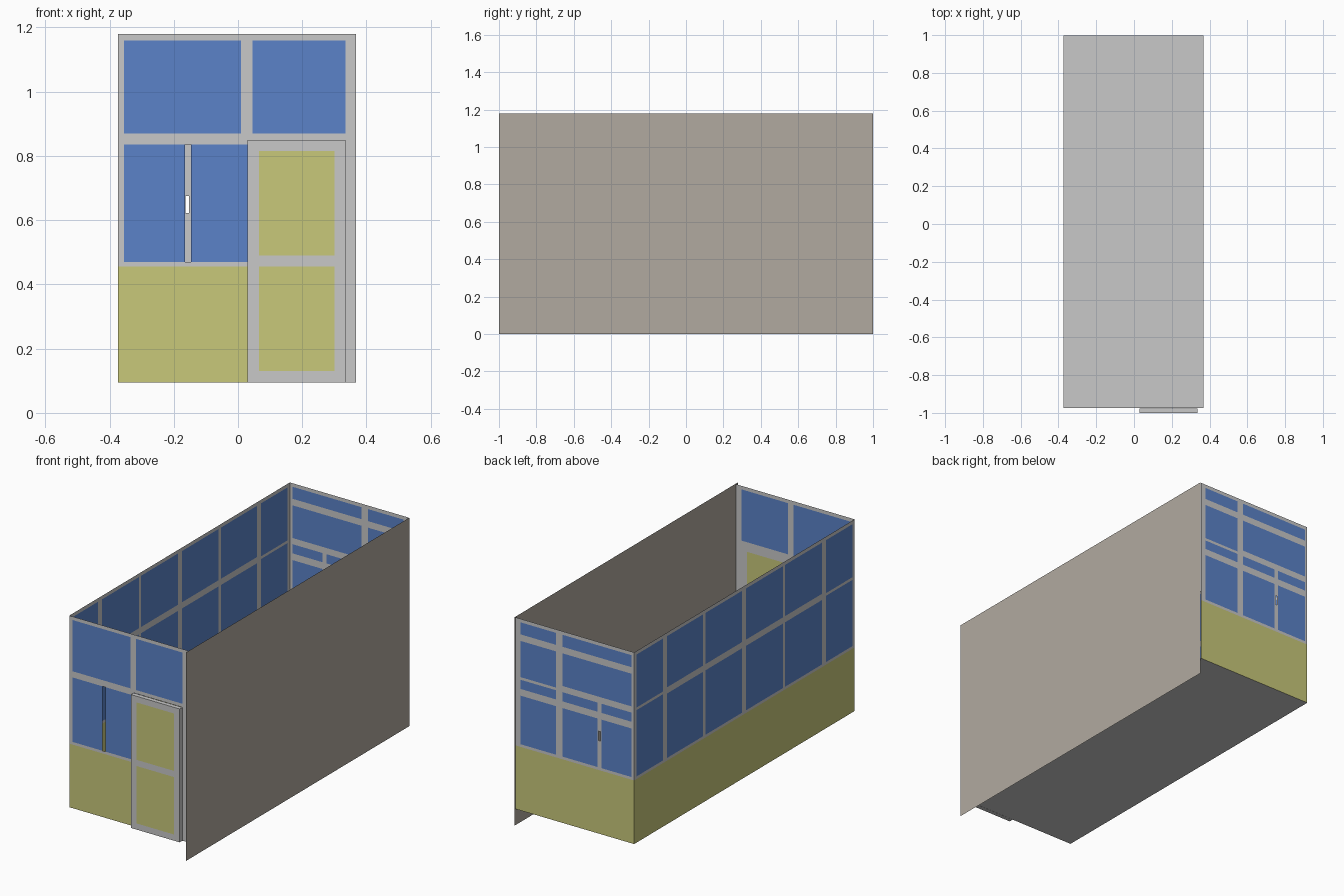
import bpy, bmesh

if "Cube" in bpy.data.objects:
    bpy.data.objects.remove(bpy.data.objects["Cube"])

# Flat colours
def mat(name, r, g, b):
    m = bpy.data.materials.new(name)
    m.diffuse_color = (r, g, b, 1)
    m.use_nodes = True
    m.node_tree.nodes["Principled BSDF"].inputs["Base Color"].default_value = m.diffuse_color
    return m

FRAME, GLASS, PANEL, PLASTER, HOLE = 0, 1, 2, 3, None
MATS = [mat("light_grey_frame", .58, .58, .58), mat("blue_glass", .105, .225, .58),
        mat("yellow_panel", .58, .58, .195), mat("beige_plaster", .44, .40, .35)]

X0, X1, Y0, Y1, Z0, Z1 = -.374, .368, -.975, .998, .095, 1.18
SILL, GLASS_LOW, MID_LOW, MID_HIGH, GLASS_TOP = .455, .47, .835, .87, 1.16

def sheet(name, place, rects, flip=False):
    """Thin wall: rects (u0, u1, v0, v1, colour) are painted in order on a cut grid."""
    us = sorted({u for r in rects for u in r[:2]})
    vs = sorted({v for r in rects for v in r[2:4]})
    bm = bmesh.new()
    verts = {(u, v): bm.verts.new(place(u, v)) for u in us for v in vs}
    for a, b in zip(us, us[1:]):
        for c, d in zip(vs, vs[1:]):
            colour = HOLE
            for u0, u1, v0, v1, k in rects:
                if u0 <= a and b <= u1 and v0 <= c and d <= v1:
                    colour = k
            if colour is HOLE:
                continue
            ring = [verts[p] for p in ((a, c), (b, c), (b, d), (a, d))]
            f = bm.faces.new(ring[::-1] if flip else ring)
            f.material_index = colour
    bmesh.ops.delete(bm, geom=[v for v in bm.verts if not v.link_faces], context='VERTS')
    me = bpy.data.meshes.new(name)
    bm.to_mesh(me)
    bm.free()
    for m in MATS:
        me.materials.append(m)
    ob = bpy.data.objects.new(name, me)
    bpy.context.collection.objects.link(ob)
    return ob

# Floor and solid side wall
sheet("floor", lambda u, v: (u, v, Z0), [(X0, X1, Y0, Y1, FRAME)])
sheet("right_wall", lambda u, v: (.374, u, v), [(-1, 1, 0, Z1, PLASTER)])

# Front wall with door opening and a narrow gap between the sliding panes
sheet("front_wall", lambda u, v: (u, Y0, v), [
    (X0, X1, Z0, Z1, FRAME),
    (X0, .03, Z0, SILL, PANEL),
    (-.355, .01, MID_HIGH, GLASS_TOP, GLASS),
    (.045, .335, MID_HIGH, GLASS_TOP, GLASS),
    (-.355, .03, GLASS_LOW, MID_LOW, GLASS),
    (-.165, -.147, GLASS_LOW, MID_LOW, HOLE),
    (.03, .335, Z0, .85, HOLE)])

# Door standing proud of the front wall
door = sheet("door", lambda u, v: (u, -1, v), [
    (.03, .335, Z0, .85, FRAME),
    (.065, .30, .13, .455, PANEL),
    (.065, .30, .49, .815, PANEL)])
solid = door.modifiers.new("thickness", 'SOLIDIFY')
solid.thickness = .024
solid.offset = -1

# Back wall: two window columns, sliding window post with a handle hole
back = [(X0, X1, Z0, Z1, FRAME), (X0, X1, Z0, SILL, PANEL)]
for u0, u1, rail in ((.115, .338, .85), (-.358, .075, MID_HIGH)):
    for v0, v1 in ((GLASS_LOW, .745), (.783, MID_LOW), (rail, 1.055), (1.092, GLASS_TOP)):
        back.append((u0, u1, v0, v1, GLASS))
back += [(-.168, -.144, GLASS_LOW, MID_LOW, FRAME), (-.163, -.152, .622, .675, HOLE)]
sheet("back_wall", lambda u, v: (u, Y1, v), back, flip=True)

# Left window wall: six bays, posts alternately thick and thin
left = [(Y0, Y1, Z0, Z1, FRAME), (Y0, Y1, Z0, SILL, PANEL)]
posts = [(Y0, .02), (-.70, .018), (-.342, .01), (.014, .018), (.37, .01), (.72, .018), (Y1, .02)]
for i, ((p, hp), (q, hq)) in enumerate(zip(posts, posts[1:])):
    end_bay = i in (0, 5)
    low, high = (.845, .86) if end_bay else (MID_LOW, MID_HIGH)
    left += [(p + hp, q - hq, GLASS_LOW, low, GLASS), (p + hp, q - hq, high, GLASS_TOP, GLASS)]
sheet("left_wall", lambda u, v: (X0, u, v), left, flip=True)
